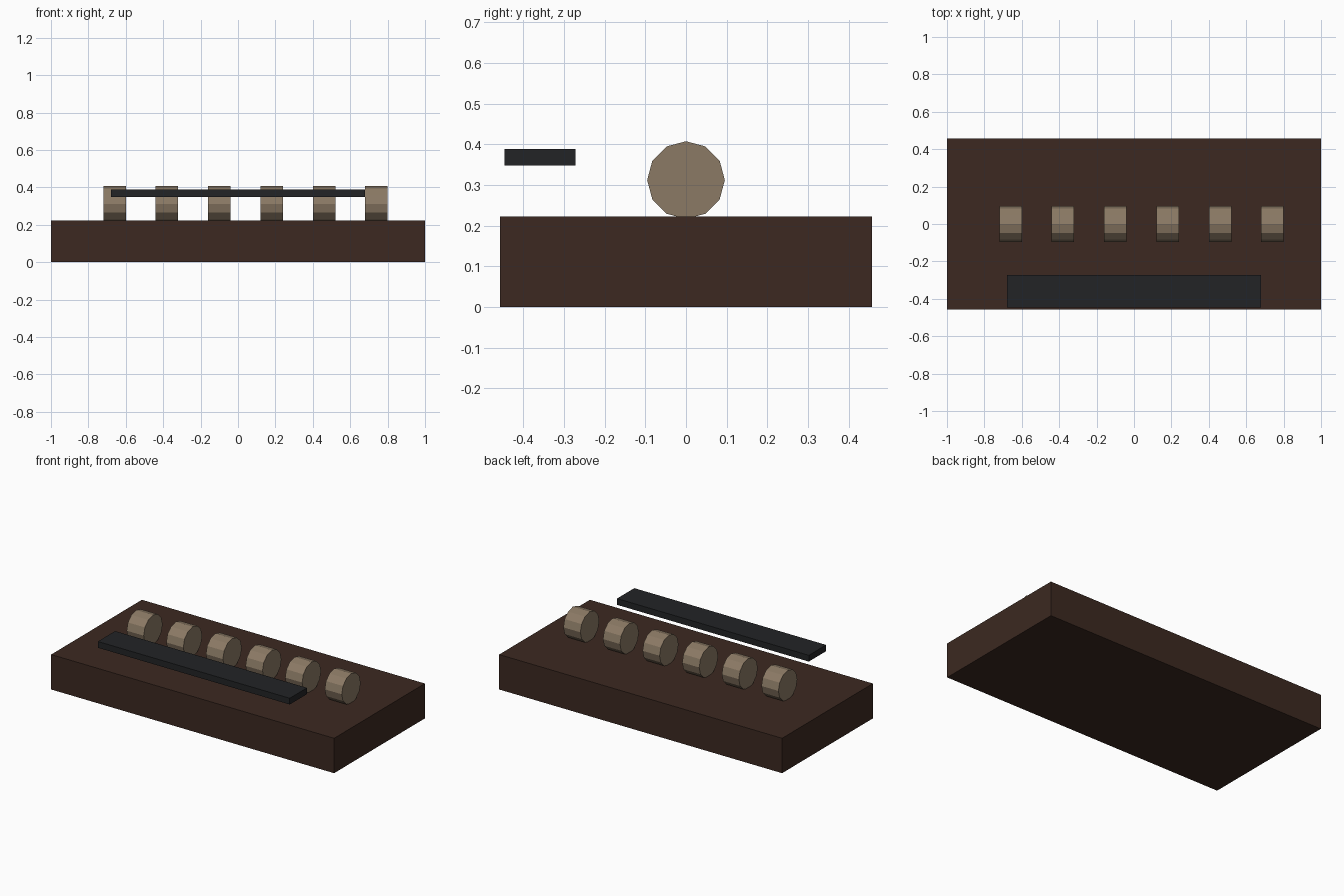
import bpy
from math import pi

if "Cube" in bpy.data.objects:
    bpy.data.objects.remove(bpy.data.objects["Cube"])


def material(name, rgb):
    m = bpy.data.materials.new(name)
    m.diffuse_color = (*rgb, 1)
    m.use_nodes = True
    m.node_tree.nodes["Principled BSDF"].inputs["Base Color"].default_value = m.diffuse_color
    return m


wood = material("dark_wood", (0.045, 0.022, 0.015))
brass = material("dull_brass", (0.26, 0.195, 0.13))
black = material("black", (0.016, 0.017, 0.019))


def box(name, lo, hi, mat):
    bpy.ops.mesh.primitive_cube_add(size=1)
    o = bpy.context.object
    o.name = name
    o.location = [(a + b) / 2 for a, b in zip(lo, hi)]
    o.scale = [b - a for a, b in zip(lo, hi)]
    bpy.ops.object.transform_apply(location=False, rotation=False, scale=True)
    o.data.materials.append(mat)


# Solid base block
box("base", (-1, -0.458, 0), (1, 0.458, 0.223), wood)

# Floating bar in front of the rollers
box("front_bar", (-0.678, -0.446, 0.348), (0.678, -0.272, 0.388), black)

# Row of six 12-sided rollers lying along x, resting slightly in the base
for i in range(6):
    bpy.ops.mesh.primitive_cylinder_add(
        vertices=12, radius=0.0955, depth=0.12,
        location=(-0.66 + 0.28 * i, 0, 0.312), rotation=(0, pi / 2, 0))
    roller = bpy.context.object
    roller.name = f"roller_{i + 1}"
    roller.data.materials.append(brass)
